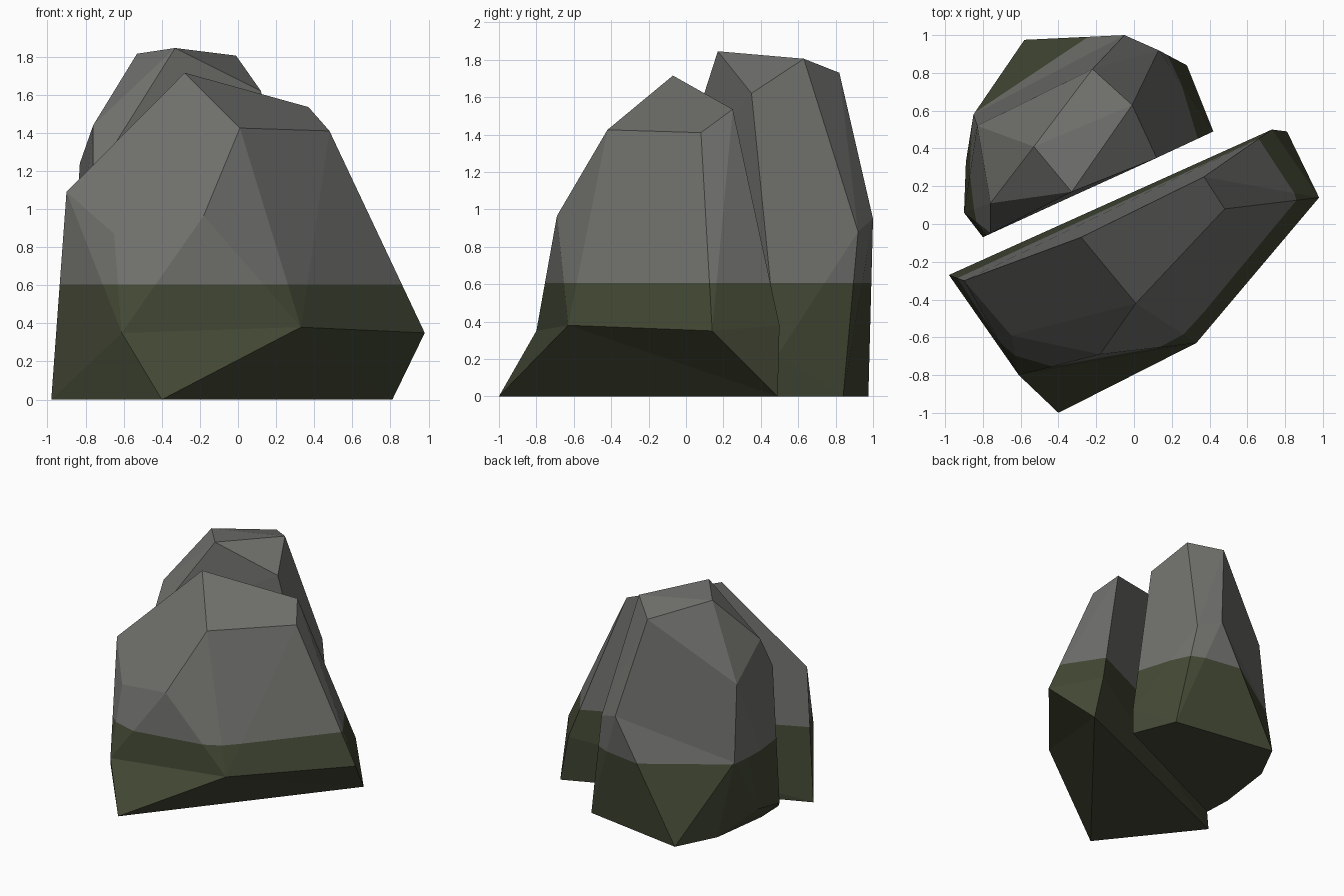
import bpy, bmesh
from mathutils import Vector

if "Cube" in bpy.data.objects:
    bpy.data.objects.remove(bpy.data.objects["Cube"])

def material(name, rgb):
    m = bpy.data.materials.new(name)
    m.diffuse_color = (*rgb, 1)
    m.use_nodes = True
    m.node_tree.nodes["Principled BSDF"].inputs["Base Color"].default_value = m.diffuse_color
    return m

stone = material("grey_stone", (0.160, 0.160, 0.150))
moss = material("moss_green", (0.056, 0.065, 0.035))
MOSS_LINE = 0.605

def rock(name, corners, spur, push):
    # Faceted boulder: convex hull of its corners, with one foot corner
    # pushed outwards afterwards to make a jutting spur
    bm = bmesh.new()
    for c in corners + [spur]:
        bm.verts.new(c)
    res = bmesh.ops.convex_hull(bm, input=bm.verts[:])
    junk = {g for g in res["geom_interior"] + res["geom_unused"]
            if isinstance(g, bmesh.types.BMVert)}
    if junk:
        bmesh.ops.delete(bm, geom=list(junk), context='VERTS')
    foot = min(bm.verts, key=lambda v: (v.co - Vector(spur)).length)
    foot.co.y += push
    bmesh.ops.dissolve_limit(bm, angle_limit=0.03, verts=bm.verts[:], edges=bm.edges[:])
    bmesh.ops.bisect_plane(bm, geom=bm.verts[:] + bm.edges[:] + bm.faces[:],
                           plane_co=(0, 0, MOSS_LINE), plane_no=(0, 0, 1))
    bmesh.ops.recalc_face_normals(bm, faces=bm.faces[:])
    # Mossy below the line, bare stone above
    for f in bm.faces:
        f.material_index = int(f.calc_center_median().z < MOSS_LINE)
        f.smooth = False
    me = bpy.data.meshes.new(name)
    bm.to_mesh(me)
    bm.free()
    me.materials.append(stone)
    me.materials.append(moss)
    ob = bpy.data.objects.new(name, me)
    bpy.context.collection.objects.link(ob)
    return ob

# Front half of the split boulder
rock("front_rock", [
    (-0.28, -0.07, 1.715), (0.01, -0.42, 1.425), (0.48, 0.08, 1.41), (0.37, 0.25, 1.535),
    (-0.18, -0.69, 0.965), (0.33, -0.63, 0.38), (0.98, 0.14, 0.35), (0.81, 0.49, 0),
    (0.73, 0.50, 0.38), (-0.61, -0.80, 0.35), (-0.65, -0.59, 0.87),
    (-0.90, -0.30, 1.09), (-0.98, -0.27, 0)], (-0.40, -0.74, 0), -0.26)

# Taller back half
rock("back_rock", [
    (-0.33, 0.17, 1.845), (-0.01, 0.63, 1.805), (-0.22, 0.82, 1.73), (0.12, 0.35, 1.62),
    (-0.53, 0.41, 1.815), (0.13, 0.92, 0.88), (-0.05, 1.0, 0.95), (0.28, 0.84, 0),
    (0.42, 0.49, 0), (0.42, 0.49, 0.22), (-0.745, 0.65, 0), (-0.85, 0.58, 0.62),
    (-0.83, 0.52, 1.24), (-0.76, 0.11, 1.44), (-0.76, -0.05, 1.16),
    (-0.89, 0.33, 0.15), (-0.90, 0.06, 0.1), (-0.81, 0.16, 0), (-0.80, -0.07, 0)],
    (-0.58, 0.775, 0), 0.20)
